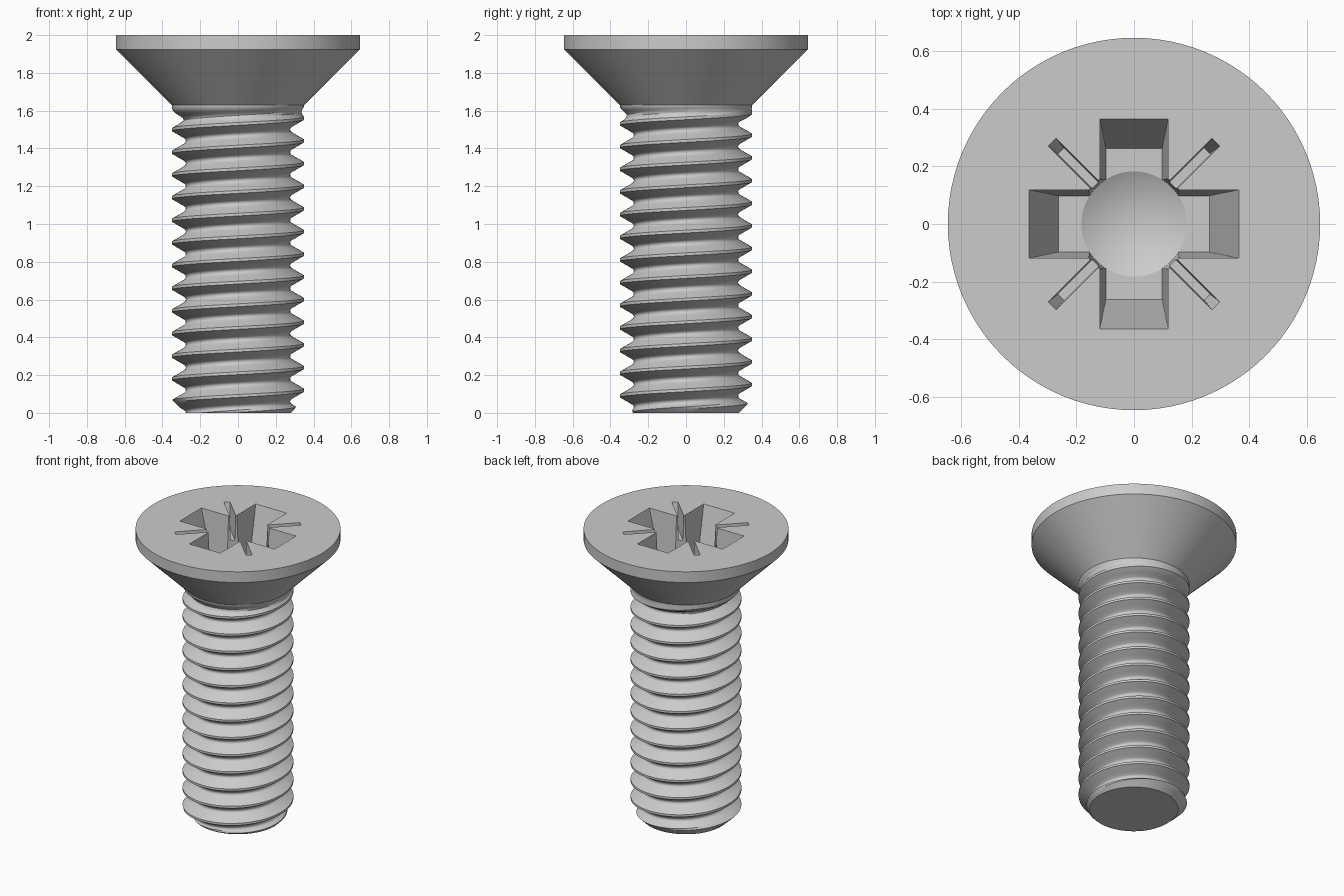
import bpy, bmesh, math

if "Cube" in bpy.data.objects:
    bpy.data.objects.remove(bpy.data.objects["Cube"])

N = 96                    # sides around the axis
P = 0.12                  # thread pitch
R = 0.35                  # thread crest radius
NECK, TOP = 1.63, 2.0
RHO = 0.0173              # root rounding


def thread_radius(z, turn):
    """Radius of a right-handed 60 degree thread with rounded root."""
    u = (z / P - turn) % 1.0
    a = min(u, 1 - u) * P
    if a < 0.0075:
        depth = 0
    elif a < 0.045:
        depth = (a - 0.0075) * math.sqrt(3)
    else:
        depth = 0.065 - RHO / 2 + math.sqrt(RHO ** 2 - (0.06 - a) ** 2)
    # run out under the head, bevel at the tip
    t = min(max((z - 1.53) / (NECK - 1.53), 0), 1)
    depth *= 1 - t * t * (3 - 2 * t)
    return min(R - depth, 0.28 + z)


# Screw body: threaded shank and countersunk head in one closed mesh
fracs = [0.0625, 0.17, 0.27, 0.375, 0.42, 0.46, 0.5,
         0.54, 0.58, 0.625, 0.73, 0.83, 0.9375]
head_profile = [(0.647, 1.925), (0.647, TOP)]
bm = bmesh.new()
columns = []
for j in range(N + 1):
    turn = j / N
    ang = turn * 2 * math.pi
    profile = []
    for k in range(-2, 15):
        for f in fracs:
            z = min(max(P * (turn + k + f), 0), NECK)
            profile.append((thread_radius(z, turn), z))
    profile += head_profile
    columns.append([bm.verts.new((r * math.cos(ang), r * math.sin(ang), z))
                    for r, z in profile])
for c, d in zip(columns, columns[1:]):
    for i in range(len(c) - 1):
        bm.faces.new((c[i], d[i], d[i + 1], c[i + 1]))
bm.faces.new([c[0] for c in reversed(columns[:-1])])
bm.faces.new([c[-1] for c in columns[:-1]])
bmesh.ops.remove_doubles(bm, verts=bm.verts, dist=1e-5)
bmesh.ops.recalc_face_normals(bm, faces=bm.faces)
mesh = bpy.data.meshes.new("screw")
bm.to_mesh(mesh)
bm.free()
screw = bpy.data.objects.new("screw", mesh)
bpy.context.collection.objects.link(screw)


def cutter(name, rings, tip=None):
    """Closed solid through a stack of rings, optionally ending in a point."""
    b = bmesh.new()
    vs = [[b.verts.new(p) for p in ring] for ring in rings]
    n = len(vs[0])
    for lo, hi in zip(vs, vs[1:]):
        for i in range(n):
            b.faces.new((lo[i], lo[(i + 1) % n], hi[(i + 1) % n], hi[i]))
    b.faces.new(vs[0])
    if tip:
        t = b.verts.new(tip)
        for i in range(n):
            b.faces.new((vs[-1][i], vs[-1][(i + 1) % n], t))
    else:
        b.faces.new(vs[-1])
    bmesh.ops.recalc_face_normals(b, faces=b.faces)
    m = bpy.data.meshes.new(name)
    b.to_mesh(m)
    b.free()
    ob = bpy.data.objects.new(name, m)
    bpy.context.collection.objects.link(ob)
    ob.hide_render = True
    return ob


def tapered_bar(name, top, bottom, depth, angle):
    """Bar across the recess, half sizes given at the head face and floor."""
    c, s = math.cos(angle), math.sin(angle)
    rings = []
    for d in (-0.1, depth):
        f = d / depth
        x, y = (a + (b - a) * f for a, b in zip(top, bottom))
        rings.append([(px * c - py * s, px * s + py * c, TOP - d)
                      for px, py in ((x, y), (-x, y), (-x, -y), (x, -y))])
    return cutter(name, rings)


def circle(r, z):
    return [(r * math.cos(i * math.pi / 32), r * math.sin(i * math.pi / 32), z)
            for i in range(64)]


# Drive recess: cross arms, diagonal ticks and a pointed core
D = 0.38
cutters = []
for i in range(2):
    a = i * math.pi / 2
    cutters.append(tapered_bar("cross_cutter", (0.365, 0.119), (0.263, 0.098), D, a))
    cutters.append(tapered_bar("tick_cutter", (0.402, 0.019), (0.36, 0.014), 0.17,
                               a + math.pi / 4))
cutters.append(cutter("core_cutter", [circle(0.2, TOP + 0.1), circle(0.183, TOP - D)],
                      (0, 0, TOP - D - 0.1)))

bpy.context.view_layer.objects.active = screw
screw.select_set(True)
for ob in cutters:
    mod = screw.modifiers.new("recess", 'BOOLEAN')
    mod.operation = 'DIFFERENCE'
    mod.solver = 'EXACT'
    mod.object = ob
    bpy.ops.object.modifier_apply(modifier=mod.name)
    bpy.data.objects.remove(ob)

bpy.ops.object.shade_smooth_by_angle(angle=math.radians(28))
